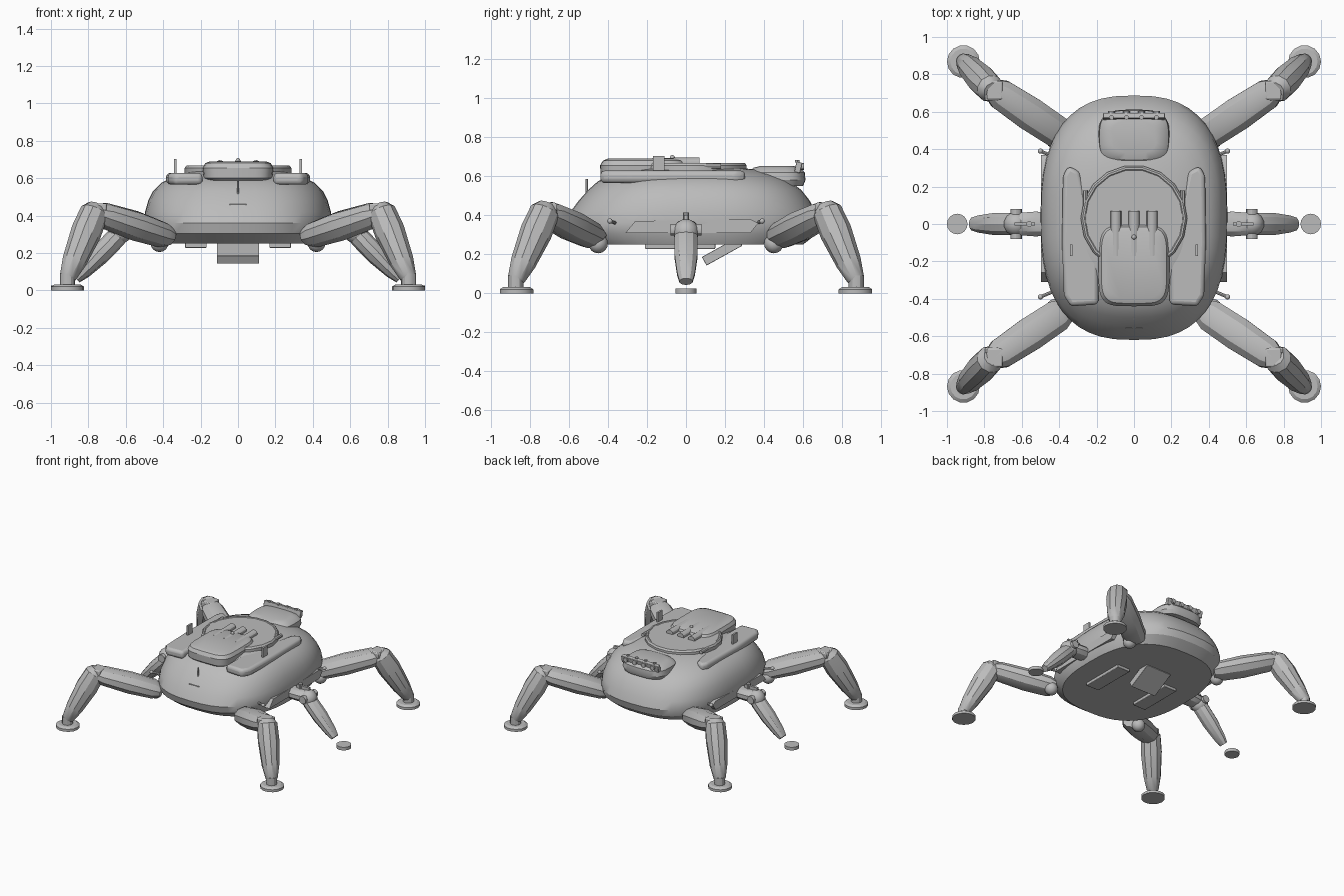
import bpy, bmesh, math
from mathutils import Vector, Matrix

if "Cube" in bpy.data.objects:
    bpy.data.objects.remove(bpy.data.objects["Cube"])

grey = bpy.data.materials.new("plain grey")
grey.diffuse_color = (0.5, 0.5, 0.5, 1)
grey.use_nodes = True
grey.node_tree.nodes["Principled BSDF"].inputs["Base Color"].default_value = grey.diffuse_color


def finish(name, bm, bevel=0.0, segments=2):
    bmesh.ops.recalc_face_normals(bm, faces=bm.faces)
    mesh = bpy.data.meshes.new(name)
    bm.to_mesh(mesh)
    bm.free()
    mesh.materials.append(grey)
    ob = bpy.data.objects.new(name, mesh)
    bpy.context.collection.objects.link(ob)
    if bevel:
        m = ob.modifiers.new("bevel", 'BEVEL')
        m.width, m.segments, m.limit_method = bevel, segments, 'ANGLE'
    return ob


def loft(name, rings):
    """Skin a list of point rings and cap both ends."""
    bm = bmesh.new()
    vs = [[bm.verts.new(p) for p in r] for r in rings]
    n = len(vs[0])
    for a, b in zip(vs, vs[1:]):
        for i in range(n):
            j = (i + 1) % n
            bm.faces.new((a[i], a[j], b[j], b[i]))
    bm.faces.new(vs[0])
    bm.faces.new(vs[-1])
    return finish(name, bm)


def oval(cx, cy, z, rx, ry, power, n):
    """Rounded-square ring lying flat at height z."""
    pts = []
    for i in range(n):
        t = 2 * math.pi * i / n
        c, s = math.cos(t), math.sin(t)
        pts.append((cx + rx * math.copysign(abs(c) ** (2 / power), c),
                    cy + ry * math.copysign(abs(s) ** (2 / power), s), z))
    return pts


def limb(name, a, b, profile, n=10):
    """Tapered limb from a to b; profile rows are (along, half width, half height)."""
    a, b = Vector(a), Vector(b)
    d = (b - a).normalized()
    side = d.cross(Vector((0, 0, 1))).normalized()
    up = side.cross(d)
    rings = []
    for t, w, h in profile:
        c = a.lerp(b, t)
        rings.append([c + side * w * math.cos(2 * math.pi * (i + .5) / n)
                      + up * h * math.sin(2 * math.pi * (i + .5) / n) for i in range(n)])
    return loft(name, rings)


def box(name, centre, size, bevel=0.0, rot=(0, 'X')):
    bm = bmesh.new()
    m = (Matrix.Translation(centre) @ Matrix.Rotation(math.radians(rot[0]), 4, rot[1])
         @ Matrix.Diagonal((*size, 1)))
    bmesh.ops.create_cube(bm, size=1, matrix=m)
    return finish(name, bm, bevel)


def rod(name, a, b, r, n=12):
    a, b = Vector(a), Vector(b)
    q = (b - a).to_track_quat('Z', 'Y').to_matrix().to_4x4()
    bm = bmesh.new()
    bmesh.ops.create_cone(bm, cap_ends=True, segments=n, radius1=r, radius2=r,
                          depth=(b - a).length, matrix=Matrix.Translation((a + b) / 2) @ q)
    return finish(name, bm)


def ball(name, c, r):
    bm = bmesh.new()
    bmesh.ops.create_uvsphere(bm, u_segments=14, v_segments=8, radius=r,
                              matrix=Matrix.Translation(c))
    return finish(name, bm)


# domed hull: height, half width, front y, back y
hull = [(.25, .465, -.53, .60), (.305, .493, -.605, .67), (.36, .5, -.62, .687),
        (.42, .497, -.59, .665), (.48, .48, -.545, .63), (.53, .455, -.50, .59),
        (.575, .41, -.45, .53), (.61, .34, -.37, .45), (.635, .25, -.27, .36),
        (.645, .13, -.15, .22)]
loft("hull", [oval(0, (f + k) / 2, z, w, (k - f) / 2, 2.6, 48) for z, w, f, k in hull])

# turret ring and turret head
loft("turret_ring", [oval(0, .03, z, r, r, 2, 18)
                     for z, r in ((.60, .285), (.655, .285), (.668, .275), (.668, .265), (.664, .26))])
loft("turret_head", [oval(0, -.22, z, w, d, 4.5, 32)
                     for z, w, d in ((.585, .165, .20), (.60, .185, .217), (.655, .19, .22),
                                     (.68, .175, .205), (.69, .15, .18))])
for x in (-.097, 0, .097):
    rod("barrel", (x, -.17, .664), (x, .07, .667), .029)
ball("head_stud", (0, -.07, .695), .013)

# rear hump with lamp bar
loft("rear_hump", [oval(0, .465, z, w, d, 3.2, 32)
                   for z, w, d in ((.55, .175, .135), (.58, .19, .147), (.62, .185, .143),
                                   (.643, .16, .12), (.652, .12, .085))])
box("lamp_bar", (0, .575, .645), (.33, .03, .055), .004, (-12, 'X'))
for i in range(4):
    x = -.12 + .08 * i
    rod("lamp", (x, .585, .65), (x, .605, .65), .018)
    rod("lamp_knob", (x, .57, .67), (x, .57, .682), .012)

# front mast and slot
rod("front_mast", (0, -.508, .46), (0, -.508, .585), .006, 6)
box("front_slot", (0, -.54, .455), (.09, .04, .016))

# belly hatch
box("belly_hatch", (0, .185, .215), (.226, .21, .05), .003, (29, 'X'))

for s in (-1, 1):
    # shoulder pods, narrowing toward the back
    outline = [(.19, -.43), (.34, -.44), (.375, -.38), (.385, -.1), (.38, .26),
               (.35, .31), (.29, .28), (.25, .1), (.19, 0)]
    bm = bmesh.new()
    base = bm.faces.new([bm.verts.new((s * x, y, .565)) for x, y in outline])
    ext = bmesh.ops.extrude_face_region(bm, geom=[base])
    for v in ext["geom"]:
        if isinstance(v, bmesh.types.BMVert):
            v.co.z = .628
    finish("shoulder_pod", bm, .022, 3)
    box("pod_fin", (s * .335, -.14, .66), (.014, .06, .085))
    rod("pod_rail", (s * .26, .18, .652), (s * .26, -.02, .652), .014, 8)

    # side skirt and belly skids
    skirt = [(-.31, .31), (-.26, .37), (.33, .38), (.37, .36), (.33, .31)]
    loft("side_skirt", [[(s * x, y, z) for y, z in skirt] for x in (.44, .498)])
    box("belly_skid", (s * .225, -.03, .24), (.115, .36, .025), .004)

    # corner legs
    for f in (-1, 1):
        hip, knee = (s * .37, f * .465, .285), (s * .775, f * .735, .42)
        ankle = (s * .915, f * .875, .06)
        limb("upper_leg", hip, knee, [(0, .07, .05), (.1, .09, .07), (.45, .095, .08),
                                      (.85, .085, .07), (1, .05, .045)])
        limb("lower_leg", (s * .755, f * .71, .45), ankle,
             [(0, .05, .05), (.08, .075, .078), (.35, .08, .085), (.75, .066, .066),
              (.97, .045, .045), (1, .035, .035)])
        box("knee_bracket", (s * .745, f * .715, .435), (.085, .10, .06), .008)
        box("knee_pin", (s * .745, f * .675, .44), (.105, .03, .04), .006)
        ball("hip_joint", (s * .42, f * .45, .255), .05)
        rod("ankle", (s * .912, f * .872, .02), (s * .912, f * .872, .09), .04)
        loft("foot", [oval(s * .912, f * .868, z, r, r, 2, 14)
                      for z, r in ((0, .088), (.02, .088), (.032, .07))])
        # hull tie rod beside the hip
        rod("tie_rod", (s * .43, f * .36, .36), (s * .50, f * .39, .37), .009, 8)
        ball("tie_rod_end", (s * .50, f * .39, .37), .014)

    # middle legs
    limb("middle_upper_leg", (s * .44, 0, .33), (s * .65, 0, .325),
         [(0, .06, .045), (.4, .07, .05), (.85, .062, .05), (1, .045, .035)])
    ball("middle_knee", (s * .63, 0, .315), .066)
    limb("middle_lower_leg", (s * .61, 0, .325), (s * .865, 0, .06),
         [(0, .045, .04), (.15, .062, .055), (.5, .062, .055), (.85, .048, .04), (1, .035, .025)])
    rod("middle_knee_pin", (s * .63, -.08, .325), (s * .63, .08, .325), .03)
    box("middle_knee_crest", (s * .585, 0, .375), (.11, .018, .05))
    rod("middle_crest_knob", (s * .56, 0, .37), (s * .56, 0, .415), .016, 10)
    loft("middle_foot", [oval(s * .945, 0, z, .055, .055, 2, 16) for z in (0, .025)])

# smooth shading with crisp edges
for ob in bpy.context.collection.objects:
    ob.select_set(True)
    bpy.context.view_layer.objects.active = ob
bpy.ops.object.shade_smooth_by_angle(angle=math.radians(30))
